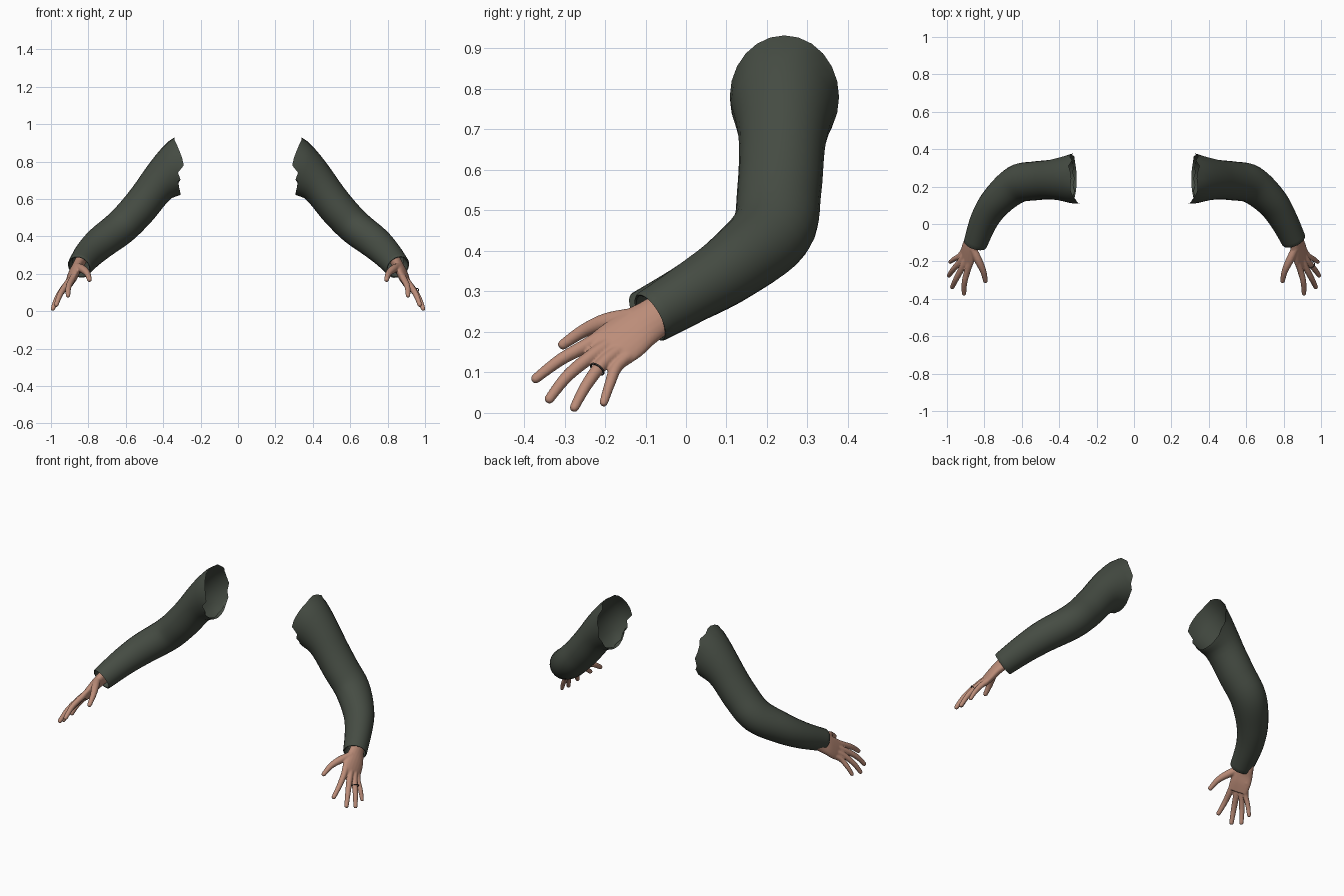
import bpy, bmesh, math
from mathutils import Vector

if "Cube" in bpy.data.objects:
    bpy.data.objects.remove(bpy.data.objects["Cube"])


def material(name, col):
    m = bpy.data.materials.new(name)
    m.diffuse_color = (*col, 1)
    m.use_nodes = True
    m.node_tree.nodes["Principled BSDF"].inputs["Base Color"].default_value = m.diffuse_color
    return m


CLOTH = material("dark_green_cloth", (0.060, 0.072, 0.056))
SKIN = material("skin", (0.50, 0.265, 0.19))
METAL = material("dark_metal", (0.06, 0.05, 0.045))


def spline(pts, steps):
    """Catmull-Rom interpolation of equal-length tuples."""
    p = [pts[0], *pts, pts[-1]]
    out = []
    for i in range(1, len(p) - 2):
        for k in range(steps):
            t = k / steps
            out.append([0.5 * (2 * b + (c - a) * t + (2 * a - 5 * b + 4 * c - d) * t * t
                               + (3 * b - a - 3 * c + d) * t ** 3)
                        for a, b, c, d in zip(p[i - 1], p[i], p[i + 1], p[i + 2])])
    return out + [list(pts[-1])]


def oval(c, u, v, ru, rv, n):
    return [c + u * ru * math.cos(2 * math.pi * i / n) + v * rv * math.sin(2 * math.pi * i / n)
            for i in range(n)]


def frame(t, ref):
    t = t.normalized()
    v = (ref - t * ref.dot(t)).normalized()
    return v.cross(t), v


def loft(bm, rings, caps=True):
    vs = [[bm.verts.new(co) for co in r] for r in rings]
    n = len(vs[0])
    for a, b in zip(vs, vs[1:]):
        for i in range(n):
            bm.faces.new((a[i], a[(i + 1) % n], b[(i + 1) % n], b[i]))
    if caps:
        bm.faces.new(vs[0][::-1])
        bm.faces.new(vs[-1])


def finish(bm, name, mat, side):
    for v in bm.verts:
        v.co.x *= side
    bmesh.ops.recalc_face_normals(bm, faces=bm.faces)
    me = bpy.data.meshes.new(name)
    bm.to_mesh(me)
    bm.free()
    me.materials.append(mat)
    ob = bpy.data.objects.new(name, me)
    bpy.context.collection.objects.link(ob)
    bpy.context.view_layer.objects.active = ob
    ob.select_set(True)
    bpy.ops.object.shade_smooth_by_angle(angle=math.radians(50))
    ob.select_set(False)
    return ob


# ragged shoulder edge: x shift of each rim vertex
TEAR = [0.0, .01, .01, -.005, .012, .0, -.005, .0, .0, -.01, -.02, -.03,
        -.035, .0, -.01, .012, .005, .018, .01, .02, .01, .022, .0, .015]


def sleeve(side, name, cuff):
    # centre, half depth, half height
    path = [(.325, .243, .78, .135, .153), (.43, .238, .675, .108, .104),
            (.534, .230, .545, .104, .097), (.628, .212, .448, .102, .094),
            (.735, .120, .365, .086, .088), (.80, .022, .302, .074, .078), cuff]
    pts = spline(path, 5)
    cs = [Vector(p[:3]) for p in pts]
    ref = Vector((.65, 0, .75))
    rings = []
    for i, (c, p) in enumerate(zip(cs, pts)):
        t = (cs[min(i + 1, len(cs) - 1)] - cs[max(i - 1, 0)]).normalized()
        if i < 5:
            t = Vector((1, 0, -.1)).lerp(t, i / 5)
        u, v = frame(t, ref)
        if u.y < 0:
            u = -u
        rings.append(oval(c, u, v, p[3], p[4], 24))
    for co, dx in zip(rings[0], TEAR):
        co.x += dx
    # rolled cuff going back inside
    t = t.normalized()
    for back, s in ((-.005, .95), (-.003, .88), (.05, .84)):
        rings.append(oval(cs[-1] - t * back, u, v, p[3] * s, p[4] * s, 24))
    bm = bmesh.new()
    loft(bm, rings, caps=False)
    ob = finish(bm, name, CLOTH, side)
    # outward normals on the open tube
    me = ob.data
    f = me.polygons[24 * 10]
    mid = Vector((cs[10].x * side, cs[10].y, cs[10].z))
    if f.normal.dot(f.center - mid) < 0:
        me.flip_normals()


# finger paths: x, y, z, radius
FINGERS = [
    [(.868, -.185, .205, .017), (.890, -.248, .166, .0175), (.906, -.312, .130, .0155), (.909, -.372, .084, .0125)],
    [(.885, -.165, .185, .017), (.915, -.226, .146, .0175), (.950, -.292, .092, .0155), (.972, -.338, .034, .0125)],
    [(.895, -.140, .170, .016), (.928, -.198, .130, .0170), (.966, -.243, .073, .0150), (.990, -.276, .013, .0120)],
    [(.895, -.115, .160, .015), (.930, -.168, .118, .0155), (.962, -.188, .072, .0135), (.983, -.203, .026, .0110)],
    [(.862, -.130, .240, .020), (.832, -.195, .226, .0215), (.806, -.252, .203, .0170), (.794, -.305, .168, .0130)],
]


def hand(side, name):
    bm = bmesh.new()
    # palm: index edge, little-finger edge, half thickness
    palm = [(.826, -.055, .310, .850, -.005, .245, .030),
            (.843, -.100, .277, .872, -.045, .200, .030),
            (.850, -.150, .250, .897, -.080, .172, .029),
            (.862, -.205, .215, .912, -.112, .142, .026),
            (.880, -.252, .178, .924, -.155, .113, .019)]
    rings = []
    for p in spline(palm, 4):
        a, b = Vector(p[:3]), Vector(p[3:6])
        w = (b - a).normalized()
        n = Vector((.052, -.137, -.105)).cross(w).normalized()
        rings.append(oval((a + b) / 2, w, n, (b - a).length / 2 + .002, p[6], 20))
    loft(bm, rings)
    for f in FINGERS:
        pts = spline(f, 5)
        cs = [Vector(p[:3]) for p in pts]
        rings = []
        for i, (c, p) in enumerate(zip(cs, pts)):
            t = cs[min(i + 1, len(cs) - 1)] - cs[max(i - 1, 0)]
            u, v = frame(t, Vector((1, 0, .4)))
            rings.append(oval(c, u, v, p[3], p[3], 12))
        t.normalize()
        for d, s in ((.006, .85), (.010, .5)):
            rings.append(oval(cs[-1] + t * d, u, v, p[3] * s, p[3] * s, 12))
        loft(bm, rings)
    ob = finish(bm, name, SKIN, side)
    # fuse palm and fingers into one skin
    r = ob.modifiers.new("fuse", 'REMESH')
    r.mode = 'VOXEL'
    r.voxel_size = .004
    r.use_smooth_shade = True
    s = ob.modifiers.new("soften", 'SMOOTH')
    s.factor = .5
    s.iterations = 5


sleeve(1, "right_sleeve", (.853, -.085, .238, .066, .068))
sleeve(-1, "left_sleeve", (.848, -.106, .238, .062, .066))
hand(1, "right_hand")
hand(-1, "left_hand")

# thin finger ring
axis = Vector((.038, -.045, -.057))
u, v = frame(axis, Vector((1, 0, .4)))
axis.normalize()
centre = Vector((.949, -.219, .108))
bm = bmesh.new()
loft(bm, [oval(centre + axis * d, u, v, r, r, 24)
          for d, r in ((-.002, .0175), (-.002, .0205), (.002, .0205), (.002, .0175), (-.002, .0175))],
     caps=False)
bmesh.ops.remove_doubles(bm, verts=bm.verts, dist=1e-5)
finish(bm, "finger_ring", METAL, 1)
